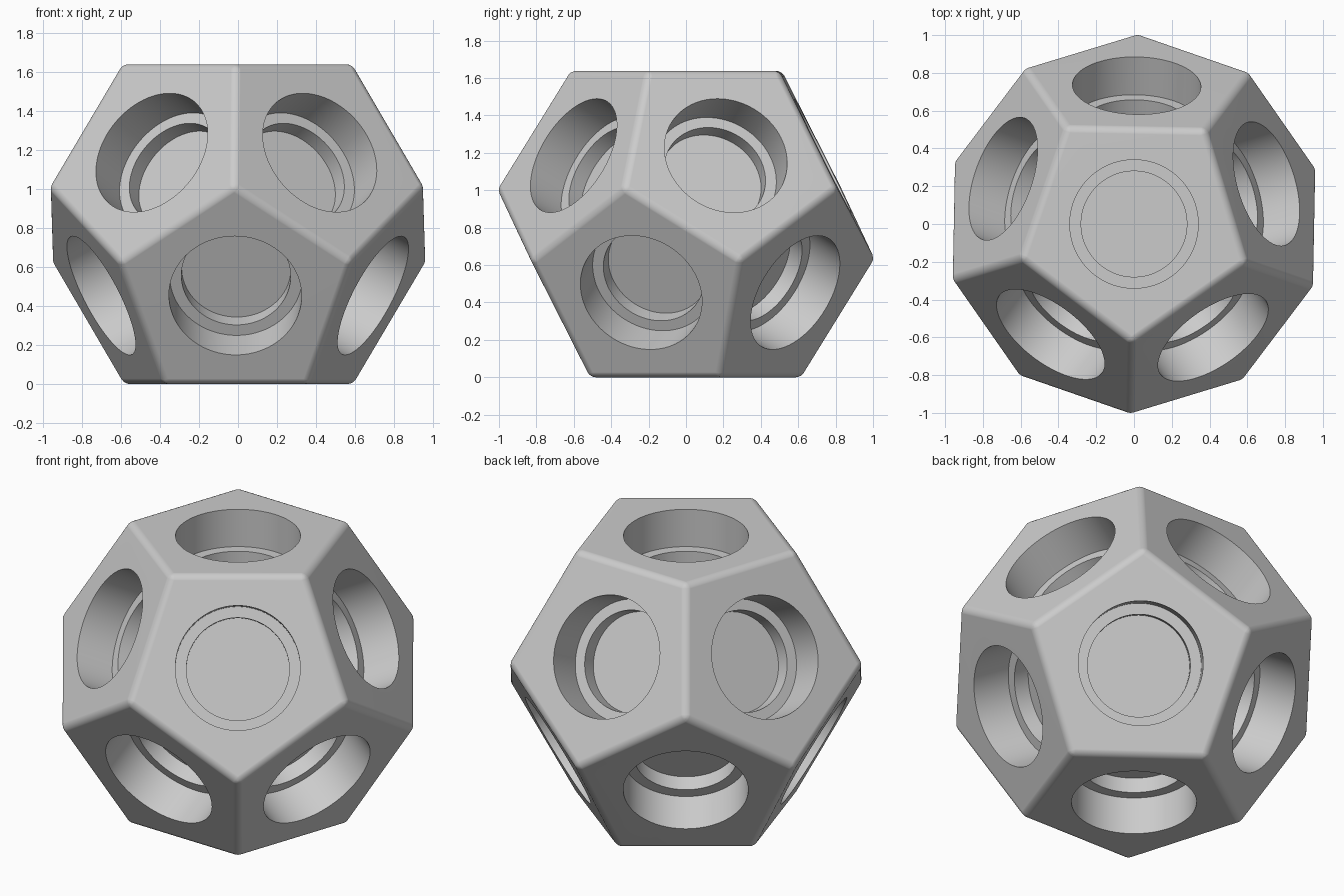
import bpy, bmesh, math
from mathutils import Vector, Matrix

INRADIUS = 0.819      # centre to flat face
EDGE_BEVEL = 0.03
TURN = math.radians(-1.1)
SIDES = 96

cube = bpy.data.objects.get("Cube")
if cube:
    bpy.data.objects.remove(cube, do_unlink=True)

grey = bpy.data.materials.new("plain_grey")
grey.use_nodes = True
colour = (0.6, 0.6, 0.6, 1)
grey.diffuse_color = colour
grey.node_tree.nodes["Principled BSDF"].inputs["Base Color"].default_value = colour


def make_object(name, bm):
    mesh = bpy.data.meshes.new(name)
    bm.to_mesh(mesh)
    bm.free()
    mesh.materials.append(grey)
    obj = bpy.data.objects.new(name, mesh)
    bpy.context.collection.objects.link(obj)
    return obj


# Twelve-sided body: two rings of five corners and their opposites
phi = (1 + math.sqrt(5)) / 2
cap_radius = INRADIUS * 2 / phi ** 2
body_bm = bmesh.new()
for k in range(5):
    a = math.radians(-90 + 72 * k) + TURN
    for radius, z in ((cap_radius, INRADIUS), (cap_radius * phi, INRADIUS / phi ** 3)):
        corner = Vector((radius * math.cos(a), radius * math.sin(a), z))
        body_bm.verts.new(corner)
        body_bm.verts.new(-corner)
bmesh.ops.convex_hull(body_bm, input=body_bm.verts[:])
bmesh.ops.dissolve_limit(body_bm, angle_limit=0.02, verts=body_bm.verts[:],
                         edges=body_bm.edges[:])
normals = [f.normal.copy() for f in body_bm.faces]

# Rounded edges
bmesh.ops.bevel(body_bm, geom=body_bm.edges[:], offset=EDGE_BEVEL,
                offset_type='OFFSET', segments=6, profile=0.5, affect='EDGES')
body = make_object("twelve_sided_body", body_bm)

# Stepped round recess cutter for every face: (radius, distance from centre)
profile = ((0.28, 0.505), (0.28, 0.595), (0.34, 0.595), (0.34, 0.95))
cut_bm = bmesh.new()
for n in normals:
    turn = n.to_track_quat('Z', 'Y').to_matrix()
    rings = []
    for radius, height in profile:
        angles = [2 * math.pi * i / SIDES for i in range(SIDES)]
        rings.append([cut_bm.verts.new(turn @ Vector((radius * math.cos(a),
                      radius * math.sin(a), height))) for a in angles])
    for low, high in zip(rings, rings[1:]):
        for i in range(SIDES):
            j = (i + 1) % SIDES
            cut_bm.faces.new((low[i], low[j], high[j], high[i]))
    cut_bm.faces.new(rings[0][::-1])
    cut_bm.faces.new(rings[-1])
bmesh.ops.recalc_face_normals(cut_bm, faces=cut_bm.faces[:])
cutter = make_object("recess_cutter", cut_bm)
cutter.hide_render = True

# Cut the recesses, then drop the cutter
bpy.ops.object.select_all(action='DESELECT')
body.select_set(True)
bpy.context.view_layer.objects.active = body
cut = body.modifiers.new("recesses", 'BOOLEAN')
cut.operation = 'DIFFERENCE'
cut.solver = 'EXACT'
cut.object = cutter
bpy.ops.object.modifier_apply(modifier=cut.name)
bpy.data.objects.remove(cutter, do_unlink=True)

# Stand on the ground, with smooth bevels and crisp recess rims
body.data.transform(Matrix.Translation((0, 0, INRADIUS)))
bpy.ops.object.shade_smooth_by_angle(angle=math.radians(30))
weighted = body.modifiers.new("flat_face_shading", 'WEIGHTED_NORMAL')
weighted.keep_sharp = True
